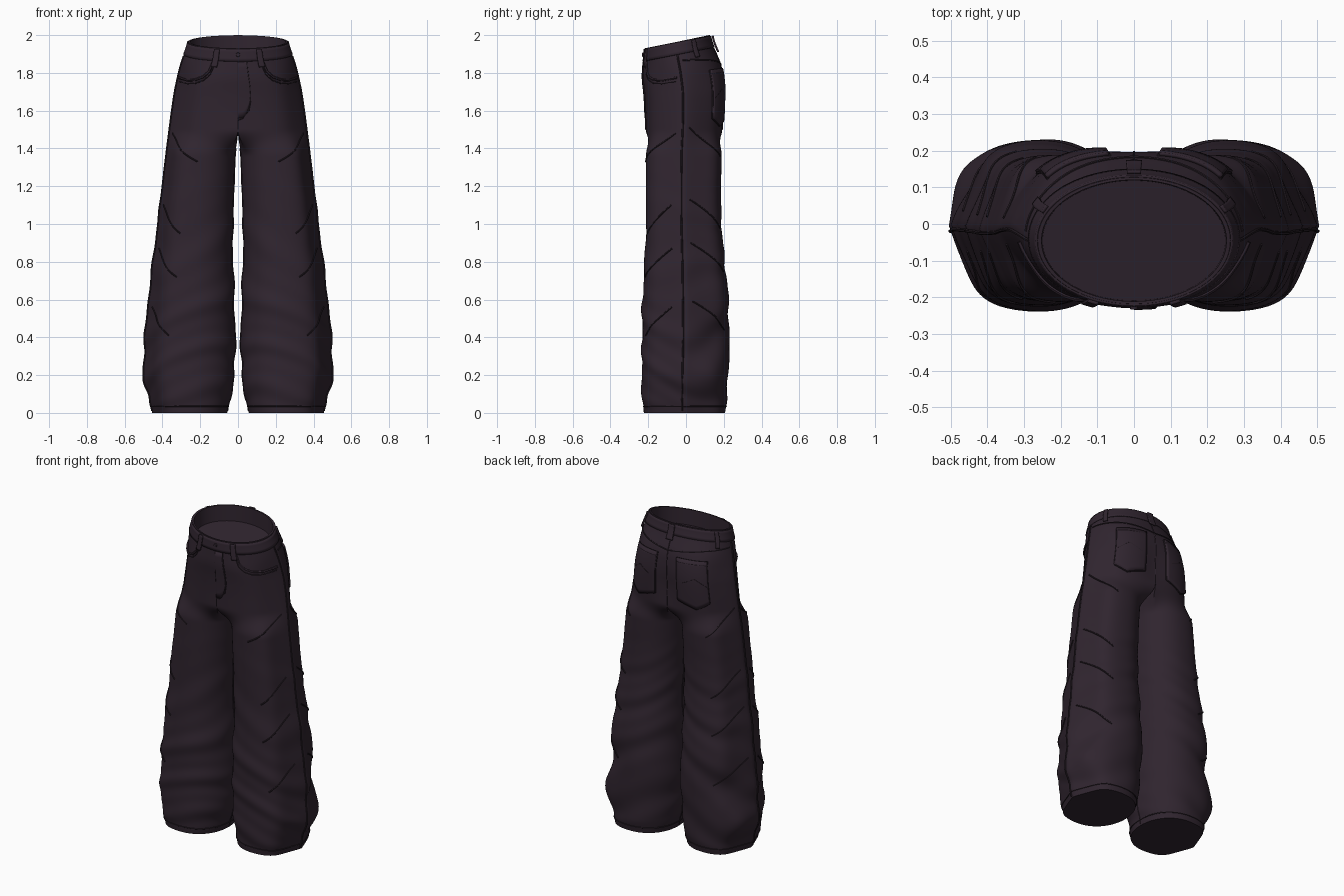
import bpy, bmesh
from math import sin, cos, pi, radians, exp
from mathutils import Vector

cube = bpy.data.objects.get("Cube")
if cube:
    bpy.data.objects.remove(cube, do_unlink=True)


def make_material(name, rgb):
    m = bpy.data.materials.new(name)
    m.use_nodes = True
    m.diffuse_color = (*rgb, 1)
    bsdf = m.node_tree.nodes["Principled BSDF"]
    bsdf.inputs["Base Color"].default_value = (*rgb, 1)
    bsdf.inputs["Roughness"].default_value = 0.9
    return m


DENIM = make_material("dark plum denim", (0.029, 0.018, 0.028))
SEAM = make_material("darker seam", (0.02, 0.013, 0.019))

CROTCH, TOP = 1.5, 1.964

# Outline of one side: height, outer x, inner x, front y, back y
PROFILE = [
    (0, .452, .06, -.222, .205), (.05, .467, .045, -.23, .215),
    (.2, .503, .022, -.236, .225), (.4, .495, .015, -.232, .232),
    (.6, .478, .022, -.232, .226), (.8, .45, .03, -.217, .205),
    (1, .427, .028, -.212, .187), (1.2, .402, .022, -.212, .185),
    (1.4, .378, .014, -.212, .19), (1.6, .352, 0, -.215, .205),
    (1.7, .337, 0, -.22, .208), (1.8, .314, 0, -.23, .19),
    (1.87, .293, 0, -.226, .155), (1.92, .275, 0, -.222, .136),
    (TOP, .26, 0, -.217, .125)]


def ramp(v):
    v = min(max(v, 0), 1)
    return v * v * (3 - 2 * v)


def lookup(z):
    for lo, hi in zip(PROFILE, PROFILE[1:]):
        if z <= hi[0]:
            break
    t = min(max((z - lo[0]) / (hi[0] - lo[0]), 0), 1)
    return [a + (b - a) * t for a, b in zip(lo[1:], hi[1:])]


def outline(z):
    rows = [lookup(z + d) for d in (-.025, 0, .025)]
    return [sum(c) / 3 for c in zip(*rows)]


def power(v, e):
    return abs(v) ** e * (1 if v >= 0 else -1)


def creased(angle, amount):
    """Unit x of a section pinched toward the side seam at angle 0."""
    if abs(angle) > pi / 2:
        return power(cos(angle), .92)
    return cos(angle) - amount * sin(4 * abs(angle))


def bump(s, z, s0, z0, ws, wz):
    return exp(-((s - s0) / ws) ** 2 - ((z - z0) / wz) ** 2)


def cloth(s, z):
    """Cloth point: s 0-1 runs front, side, back; s 1-2 is the inner leg."""
    outer, inner, front, back = outline(z)
    mid, half = (front + back) / 2, (back - front) / 2
    k = ramp((CROTCH - z) / .14)
    cx, w = (outer + inner) / 2, (outer - inner) / 2
    # Pelvis half section, rounder at the waist, and closed leg section
    if s <= 1:
        waist = ramp((z - 1.7) / .22)
        turn = pi * (s - .5)
        torso = Vector((outer * max(creased(turn, .06 * (1 - waist)), 0),
                        mid + half * power(sin(turn), .9 + .08 * waist), 0))
        phi = radians(-145 + 290 * s)
    else:
        torso = Vector((0, mid + half * (3 - 2 * s), 0))
        phi = radians(145 + 70 * (s - 1))
    leg = Vector((cx + w * creased(phi, .075), mid + half * power(sin(phi), .95), 0))
    p = torso.lerp(leg, k)
    if s <= 1:
        p.y -= .015 * bump(s, z, 1, 1.62, .07, .12)
    # Slanting folds, deeper toward the hem, with a hollow below the knee
    amount = .004 * ramp((1.4 - z) / .8) * ramp(z / .08)
    wave = 24 * z + 11 * (p.x - cx) + 1.5 * sin(5 * z + 8 * p.y)
    fold = sin(wave) + .5 * sin(1.9 * wave + 1 + 7 * p.y)
    away = Vector((p.x - cx * k, p.y - mid, 0))
    if away.length > .02:
        bulge = .028 * bump(s, z, .6, .2, .07, .09) - .025 * bump(s, z, .68, .42, .1, .1)
        p += away.normalized() * (amount * fold + bulge)
    p.x = max(p.x, 0)
    p.z = z + .2 * (p.y + .05) * ramp((z - 1.6) / .3)
    return p


def lifted(s, z, h):
    a = cloth(max(s - .01, 0), z)
    b = cloth(min(s + .01, 1 if s <= 1 else 2), z)
    n = (b - a).cross(cloth(s, z + .01) - cloth(s, z - .01)).normalized()
    p = cloth(s, z)
    q = p + n * h
    q.x = 0 if p.x < .0001 else max(q.x, 0)
    return q


def add_object(name, bm, material, mirror=True, thickness=0):
    bmesh.ops.recalc_face_normals(bm, faces=bm.faces)
    mesh = bpy.data.meshes.new(name)
    bm.to_mesh(mesh)
    bm.free()
    ob = bpy.data.objects.new(name, mesh)
    bpy.context.collection.objects.link(ob)
    mesh.materials.append(material)
    if mirror:
        m = ob.modifiers.new("Mirror", "MIRROR")
        m.merge_threshold = .0005
    if thickness:
        t = ob.modifiers.new("Thickness", "SOLIDIFY")
        t.thickness, t.offset = thickness, 0
    bpy.ops.object.select_all(action="DESELECT")
    ob.select_set(True)
    bpy.context.view_layer.objects.active = ob
    bpy.ops.object.shade_smooth_by_angle(angle=radians(45))
    return ob


def bridge(bm, a, b, closed):
    n = len(a) if closed else min(len(a), len(b)) - 1
    for i in range(n):
        j = (i + 1) % len(a)
        bm.faces.new((a[i], a[j], b[j], b[i]))


def patch(name, s0, s1, low, high, lift, thick, mirror=True, nu=16, nv=10):
    """Cloth piece lying on the surface; low and high are edge heights."""
    bm = bmesh.new()
    rows = []
    for j in range(nv + 1):
        row = []
        for i in range(nu + 1):
            u = i / nu
            z = low(u) + (high(u) - low(u)) * j / nv
            row.append(bm.verts.new(lifted(s0 + (s1 - s0) * u, z, lift)))
        rows.append(row)
    for a, b in zip(rows, rows[1:]):
        bridge(bm, a, b, False)
    add_object(name, bm, DENIM, mirror, thick)


def seam(name, path, radius, material=SEAM, mirror=True, steps=10):
    """Thin raised cord following the cloth through (s, z) points."""
    points = []
    for (sa, za), (sb, zb) in zip(path, path[1:]):
        points += [lifted(sa + (sb - sa) * i / steps, za + (zb - za) * i / steps, radius * .3)
                   for i in range(steps)]
    points.append(lifted(*path[-1], radius * .3))
    bm = bmesh.new()
    rings = []
    for i, p in enumerate(points):
        d = (points[min(i + 1, len(points) - 1)] - points[max(i - 1, 0)]).normalized()
        side = d.cross(Vector((.31, .52, .8))).normalized()
        up = d.cross(side)
        rings.append([bm.verts.new(p + radius * (side * cos(k * pi / 3) + up * sin(k * pi / 3)))
                      for k in range(6)])
    for a, b in zip(rings, rings[1:]):
        bridge(bm, a, b, True)
    bm.faces.new(rings[0])
    bm.faces.new(rings[-1])
    add_object(name, bm, material, mirror)


# Trouser body: closed leg rings, then open pelvis half rings
bm = bmesh.new()
OUT, INN, LEG, HIP = 72, 16, 130, 40
outer_s = [i / OUT for i in range(OUT + 1)]
inner_s = [1 + i / INN for i in range(1, INN)]
rows = [[bm.verts.new(cloth(s, CROTCH * j / LEG)) for s in outer_s + inner_s]
        for j in range(LEG + 1)]
for a, b in zip(rows, rows[1:]):
    bridge(bm, a, b, True)
bm.faces.new(rows[0])
last = rows[-1][:OUT + 1]
for j in range(1, HIP + 1):
    row = [bm.verts.new(cloth(s, CROTCH + (TOP - CROTCH) * j / HIP)) for s in outer_s]
    bridge(bm, last, row, False)
    last = row
# Rim, inner wall and lining inside the waist
for scale, drop in ((.96, 0), (.95, .1)):
    row = []
    for s in outer_s:
        p = cloth(s, TOP)
        row.append(bm.verts.new((p.x * scale, -.045 + (p.y + .045) * scale, p.z - drop)))
    bridge(bm, last, row, False)
    last = row
bm.faces.new(last)
add_object("trouser_body", bm, DENIM)

# Waistband, belt loops and fly
patch("waistband", 0, 1, lambda u: 1.895, lambda u: TOP - .004, .002, .008, nu=64, nv=4)
for label, s in (("front", .135), ("side", .65)):
    patch(label + "_belt_loop", s - .018, s + .018, lambda u: 1.86, lambda u: TOP - .008, .01, .009, nu=4)
patch("centre_belt_loop", .978, 1, lambda u: 1.865, lambda u: TOP - .005, .014, .01, nu=4)
patch("fly_panel", 0, .05, lambda u: 1.56 + .1 * u ** 3, lambda u: 1.893, .003, .006, mirror=False)
seam("fly_stitch", [(.051, 1.89), (.051, 1.66), (.042, 1.6), (.018, 1.56), (0, 1.55)], .003, mirror=False)
seam("front_centre_seam", [(0, 1.95), (0, 1.5)], .003, mirror=False)
seam("back_centre_seam", [(1, 1.89), (1, 1.5)], .003, DENIM, mirror=False)

# Scooped front pockets
scoop = [(.15, 1.89), (.16, 1.835), (.19, 1.8), (.25, 1.778), (.34, 1.77), (.46, 1.775)]
seam("front_pocket_edge", scoop, .007, DENIM)
seam("front_pocket_stitch", [(s - .01, z - .02) for s, z in scoop], .003)

# Back pockets with a shallow pointed lower edge, and the yoke above
patch("back_pocket", .73, .94, lambda u: 1.52 + .04 * abs(2 * u - 1), lambda u: 1.79, .006, .01)
seam("back_pocket_hem", [(.73, 1.77), (.94, 1.77)], .009, DENIM)
seam("back_pocket_outline", [(.73, 1.79), (.73, 1.56), (.835, 1.52), (.94, 1.56), (.94, 1.79)], .005)
seam("back_pocket_stitch", [(.74, 1.66), (.835, 1.7), (.93, 1.66)], .009)
seam("yoke_seam", [(.52, 1.86), (.75, 1.84), (1, 1.81)], .004)

# Long leg seams, slanted panel seams and hem
seam("side_seam", [(.49, 1.89), (.49, 1.4), (.49, .9), (.49, .4), (.49, .01)], .005, steps=24)
seam("inner_leg_seam", [(1.5, 1.4), (1.5, .7), (1.5, .01)], .003, DENIM, steps=30)
for i, (z, inner_end) in enumerate(((1.48, .2), (1.1, .25), (.87, .25), (.56, .27))):
    seam("front_slant_seam_%d" % (i + 1), [(.44, z), (inner_end, z - .15)], .004, steps=20)
    seam("back_slant_seam_%d" % (i + 1), [(.53, z + .03), (.75, z - .12)], .004, steps=20)
seam("hem_seam", [(0, .035), (1, .035), (1.99, .035)], .003, steps=40)

# Waist button
bm = bmesh.new()
bmesh.ops.create_cone(bm, cap_ends=True, segments=20, radius1=.012, radius2=.01, depth=.01)
button = add_object("waist_button", bm, DENIM, mirror=False)
button.location = cloth(0, 1.93) + Vector((0, -.008, 0))
button.rotation_euler = (pi / 2, 0, 0)
